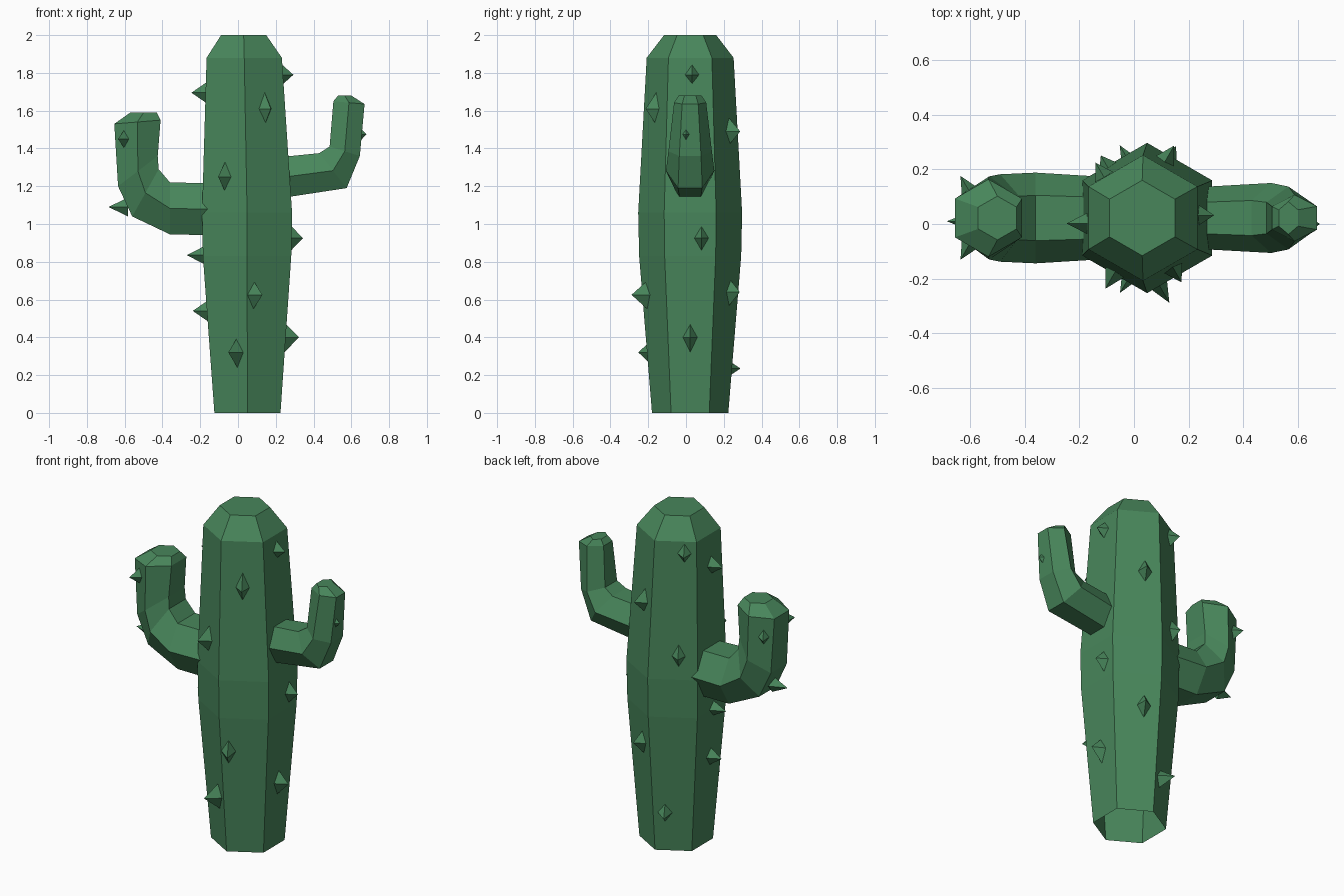
import bpy, bmesh, math
from mathutils import Vector

if "Cube" in bpy.data.objects:
    bpy.data.objects.remove(bpy.data.objects["Cube"])

green = bpy.data.materials.new("cactus green")
green.diffuse_color = (0.065, 0.24, 0.105, 1)
green.use_nodes = True
green.node_tree.nodes["Principled BSDF"].inputs["Base Color"].default_value = green.diffuse_color


def finish(bm, name):
    bmesh.ops.recalc_face_normals(bm, faces=bm.faces[:])
    me = bpy.data.meshes.new(name)
    bm.to_mesh(me)
    bm.free()
    me.materials.append(green)
    ob = bpy.data.objects.new(name, me)
    bpy.context.scene.collection.objects.link(ob)
    return ob


def loft(rings, name):
    """Skin a list of six-point rings, close only the last one."""
    bm = bmesh.new()
    vs = [[bm.verts.new(p) for p in ring] for ring in rings]
    for a, b in zip(vs, vs[1:]):
        for i in range(6):
            j = (i + 1) % 6
            bm.faces.new((a[i], a[j], b[j], b[i]))
    bm.faces.new(vs[-1])
    return finish(bm, name)


# Trunk: z, centre x, radius of the hexagon; open underneath
CY = 0.022
TRUNK = [(0, 0.05, 0.202), (0.83, 0.048, 0.27), (1.06, 0.048, 0.275),
         (1.88, 0.033, 0.23), (2.0, 0.03, 0.138)]
loft([[(cx + r * math.cos(math.radians(30 + 60 * i)),
        CY + r * math.sin(math.radians(30 + 60 * i)), z) for i in range(6)]
      for z, cx, r in TRUNK], "trunk")


# Arms: each ring is inner x, inner z, outer x, outer z, half depth
def arm(rings, name):
    out = []
    for xi, zi, xo, zo, r in rings:
        xm, zm = (xi + xo) / 2, (zi + zo) / 2
        out.append([(xm, CY - r, zm), (xi, CY - r / 2, zi), (xi, CY + r / 2, zi),
                    (xm, CY + r, zm), (xo, CY + r / 2, zo), (xo, CY - r / 2, zo)])
    loft(out, name)


arm([(-0.10, 1.215, -0.10, 0.94, 0.15), (-0.36, 1.22, -0.36, 0.945, 0.166),
     (-0.42, 1.29, -0.56, 1.04, 0.16), (-0.425, 1.36, -0.635, 1.20, 0.152),
     (-0.41, 1.55, -0.655, 1.53, 0.142), (-0.43, 1.59, -0.57, 1.59, 0.08)], "left_arm")
arm([(0.18, 1.35, 0.18, 1.13, 0.11), (0.43, 1.375, 0.575, 1.19, 0.128),
     (0.485, 1.41, 0.645, 1.36, 0.115), (0.505, 1.65, 0.67, 1.635, 0.085),
     (0.53, 1.68, 0.60, 1.68, 0.06)], "right_arm")


# Spikes: four-sided pyramids with a tall diamond base
def spike(bm, base, azimuth, length, half_h, half_w=0.045):
    a = math.radians(azimuth)
    n = Vector((math.cos(a), math.sin(a), 0))
    t = Vector((-n.y, n.x, 0))
    up = Vector((0, 0, 1))
    root = Vector(base) - n * 0.012
    ring = [bm.verts.new(root + d) for d in
            (t * half_w, up * half_h, -t * half_w, -up * half_h)]
    tip = bm.verts.new(Vector(base) + n * length)
    bm.faces.new(ring)
    for i in range(4):
        bm.faces.new((ring[i], ring[(i + 1) % 4], tip))


def trunk_at(z):
    for (z0, x0, r0), (z1, x1, r1) in zip(TRUNK, TRUNK[1:]):
        if z <= z1:
            f = (z - z0) / (z1 - z0)
            return x0 + (x1 - x0) * f, (r0 + (r1 - r0) * f) * math.cos(math.pi / 6)


# Trunk spikes: face azimuth, sideways offset, z, length, half height
bm = bmesh.new()
for az, u, z, length, h in [
        (240, 0.0, 1.25, 0.07, 0.088), (240, 0.05, 0.32, 0.09, 0.085),
        (300, 0.0, 1.61, 0.06, 0.095), (300, -0.085, 0.625, 0.09, 0.08),
        (0, 0.01, 1.79, 0.055, 0.06), (0, 0.06, 0.925, 0.06, 0.075),
        (0, 0.0, 0.40, 0.07, 0.085), (180, 0.02, 1.695, 0.075, 0.06),
        (180, 0.02, 0.835, 0.085, 0.05), (180, 0.02, 0.54, 0.075, 0.06),
        (60, 0.04, 1.49, 0.065, 0.08), (60, 0.04, 0.64, 0.06, 0.08),
        (120, 0.05, 1.81, 0.06, 0.065), (120, 0.03, 1.20, 0.05, 0.08),
        (120, -0.045, 0.235, 0.09, 0.06)]:
    cx, ap = trunk_at(z)
    a = math.radians(az)
    spike(bm, (cx + ap * math.cos(a) - u * math.sin(a),
               CY + ap * math.sin(a) + u * math.cos(a), z), az, length, h)
finish(bm, "trunk_spikes")

# Arm spikes
bm = bmesh.new()
spike(bm, (-0.60, -0.07, 1.45), 240, 0.07, 0.06, 0.04)
spike(bm, (-0.60, 0.115, 1.42), 120, 0.07, 0.06, 0.04)
spike(bm, (-0.595, 0.01, 1.09), 180, 0.09, 0.05, 0.04)
spike(bm, (0.65, 0.0, 1.475), 0, 0.03, 0.045, 0.03)
finish(bm, "arm_spikes")
